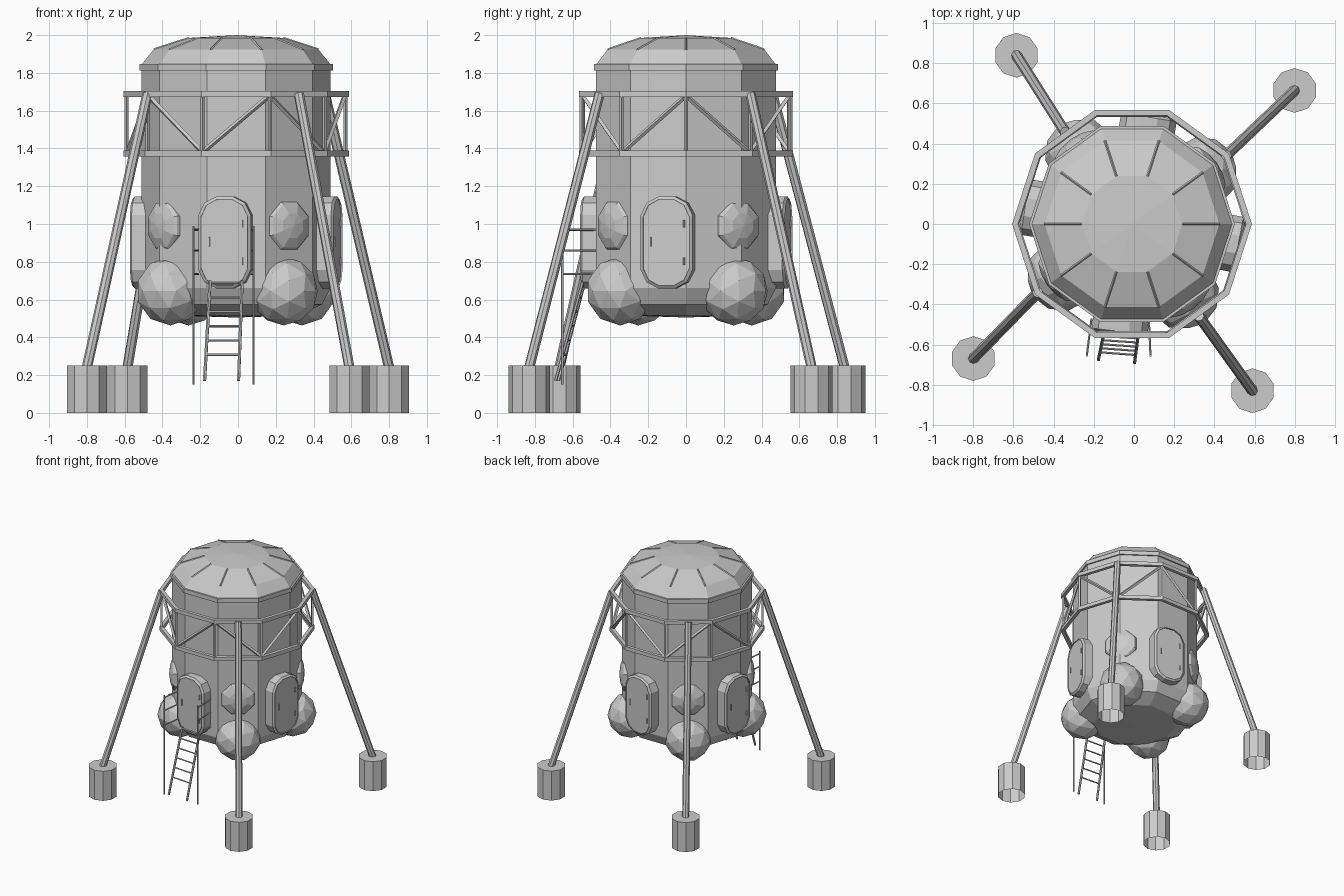
import bpy, bmesh, math
from mathutils import Vector, Matrix

if "Cube" in bpy.data.objects:
    bpy.data.objects.remove(bpy.data.objects["Cube"])

CX = -0.01                      # axis of the hull


def finish(bm, name):
    bmesh.ops.recalc_face_normals(bm, faces=bm.faces)
    me = bpy.data.meshes.new(name)
    bm.to_mesh(me)
    bm.free()
    ob = bpy.data.objects.new(name, me)
    bpy.context.collection.objects.link(ob)
    return ob


def polar(r, deg, z):
    a = math.radians(deg)
    return Vector((CX + r * math.cos(a), r * math.sin(a), z))


def lathe(name, profile, closed=False, n=10):
    """Ten-sided revolve around the hull axis."""
    bm = bmesh.new()
    rings = []
    for r, z in profile:
        if r == 0:
            rings.append([bm.verts.new((CX, 0, z))] * n)
        else:
            rings.append([bm.verts.new(polar(r, i * 360 / n, z)) for i in range(n)])
    pairs = list(zip(rings, rings[1:]))
    if closed:
        pairs.append((rings[-1], rings[0]))
    for a, b in pairs:
        for i in range(n):
            j = (i + 1) % n
            bm.faces.new(list(dict.fromkeys((a[i], a[j], b[j], b[i]))))
    return finish(bm, name)


def tube(bm, p, q, r, sides=6):
    p, q = Vector(p), Vector(q)
    d = q - p
    m = Matrix.Translation((p + q) / 2) @ d.to_track_quat('Z', 'Y').to_matrix().to_4x4()
    bmesh.ops.create_cone(bm, cap_ends=True, segments=sides, radius1=r, radius2=r,
                          depth=d.length, matrix=m)


def outward(r, deg, z):
    """Local frame: x sideways, y up, z pointing out of the hull."""
    a = math.radians(deg)
    out = Vector((math.cos(a), math.sin(a), 0))
    side = Vector((-math.sin(a), math.cos(a), 0))
    m = Matrix((side, Vector((0, 0, 1)), out)).transposed().to_4x4()
    return Matrix.Translation(polar(r, deg, z)) @ m


def loft(name, layers, m):
    """Join equal-length outlines [(points, depth)] and cap both ends."""
    bm = bmesh.new()
    rings = [[bm.verts.new(m @ Vector((x, y, d))) for x, y in pts] for pts, d in layers]
    for a, b in zip(rings, rings[1:]):
        for i in range(len(a)):
            j = (i + 1) % len(a)
            bm.faces.new((a[i], a[j], b[j], b[i]))
    bm.faces.new(rings[0])
    bm.faces.new(rings[-1])
    return finish(bm, name)


# hull with tapered underside and faceted dome
lathe("hull", [(0, 0.505), (0.33, 0.515), (0.455, 0.575), (0.5, 0.66), (0.5, 1.845),
               (0.435, 1.925), (0.25, 1.985), (0, 2.0)])
lathe("roof_band", [(0.48, 1.812), (0.512, 1.812), (0.512, 1.847), (0.48, 1.847)], True)

# thin ribs on the dome
bm = bmesh.new()
for k in range(10):
    tube(bm, polar(0.435, k * 36, 1.922), polar(0.25, k * 36, 1.982), 0.008, 4)
finish(bm, "dome_ribs")

# truss collar: two rings, posts and zigzag braces
for name, z in (("truss_lower_ring", 1.357), ("truss_upper_ring", 1.672)):
    lathe(name, [(0.567, z), (0.597, z), (0.597, z + 0.031), (0.567, z + 0.031)], True)
bm = bmesh.new()
for k in range(10):
    tube(bm, polar(0.58, k * 36, 1.37), polar(0.58, k * 36, 1.69), 0.011, 4)
    lo, hi = (1.68, 1.38) if k % 2 == 0 else (1.38, 1.68)
    tube(bm, polar(0.575, k * 36, lo), polar(0.575, k * 36 + 36, hi), 0.013, 4)
finish(bm, "truss_braces")

# four splayed legs with open-bottomed drum feet
feet = [((0.80, 0.665), 0.58, 36), ((0.59, -0.83), 0.565, -54),
        ((-0.80, -0.67), 0.58, 216), ((-0.585, 0.84), 0.565, 126)]
for i, ((x, y), r, deg) in enumerate(feet):
    bm = bmesh.new()
    tube(bm, polar(r, deg, 1.69), (x, y, 0.24), 0.027, 8)
    finish(bm, f"leg_{i + 1}")
    bm = bmesh.new()
    bmesh.ops.create_cone(bm, cap_ends=True, segments=10, radius1=0.111, radius2=0.111,
                          depth=0.25, matrix=Matrix.Translation((x, y, 0.125)))
    base = [f for f in bm.faces if f.calc_center_median().z < 0.01]
    bmesh.ops.delete(bm, geom=base, context='FACES_ONLY')
    finish(bm, f"foot_{i + 1}")

# faceted tanks under each leg and shallow round windows above them
for i, deg in enumerate((36, 126, 216, 306)):
    bm = bmesh.new()
    bmesh.ops.create_icosphere(bm, subdivisions=2, radius=0.182,
                               matrix=outward(0.43, deg, 0.645))
    finish(bm, f"tank_{i + 1}")

    def circle(r):
        return [(r * math.cos(t * math.pi / 4 + math.pi / 8),
                 r * math.sin(t * math.pi / 4 + math.pi / 8)) for t in range(8)]
    loft(f"window_{i + 1}", [(circle(0.136), 0), (circle(0.136), 0.03),
                             (circle(0.125), 0.045), (circle(0.07), 0.066),
                             (circle(0.005), 0.074)], outward(0.447, deg, 0.99))

# four capsule-shaped hatches with a framed door
quarter = [(0.14, 0.145), (0.108, 0.21), (0.045, 0.243)]
half = quarter + [(-x, y) for x, y in reversed(quarter)]
outline = half + [(-x, -y) for x, y in half]
inner = [(x * 0.89, y * 0.94) for x, y in outline]
for i, deg in enumerate((-11, 81, 171, 263.5)):
    m = outward(0.42, deg, 0.902)
    loft(f"hatch_{i + 1}", [(outline, 0), (outline, 0.118), (inner, 0.13),
                            (inner, 0.122)], m)
    bm = bmesh.new()
    for z in (-0.1, 0.1):
        tube(bm, m @ Vector((0.095, z - 0.02, 0.126)), m @ Vector((0.095, z + 0.02, 0.126)), 0.005)
    tube(bm, m @ Vector((-0.08, -0.02, 0.128)), m @ Vector((-0.08, 0.03, 0.128)), 0.004)
    finish(bm, f"hatch_hinges_{i + 1}")

# front ladder
bm = bmesh.new()
left = (Vector((-0.177, -0.675, 0.17)), Vector((-0.148, -0.535, 0.70)))
right = (Vector((0.003, -0.69, 0.17)), Vector((0.022, -0.545, 0.70)))
for a, b in (left, right):
    tube(bm, a, b, 0.009)
for k in range(6):
    t = 0.26 + k * 0.143
    tube(bm, left[0].lerp(left[1], t), right[0].lerp(right[1], t), 0.006)
finish(bm, "ladder")

# handrails beside the ladder
bm = bmesh.new()
for x in (-0.235, 0.082):
    tube(bm, (x, -0.655, 0.15), (x, -0.655, 0.99), 0.006)
    for z in (0.735, 0.86, 0.97):
        tube(bm, (x, -0.655, z), (x * 0.9, -0.47, z), 0.006)
finish(bm, "handrails")
